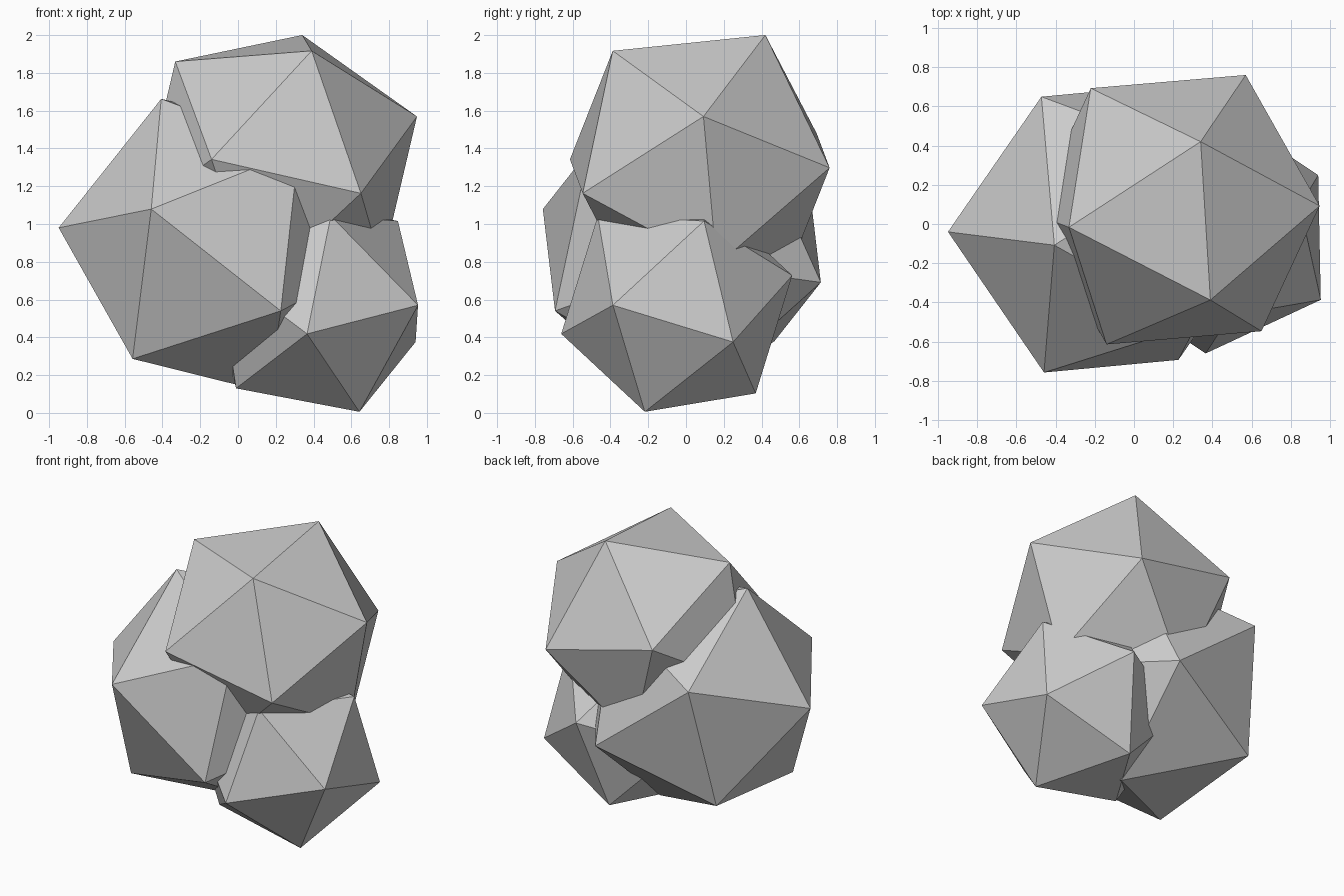
import bpy
from mathutils import Vector, Matrix

if "Cube" in bpy.data.objects:
    bpy.data.objects.remove(bpy.data.objects["Cube"])


def lump(name, center, radius, apex, neighbour):
    """Icosahedron aimed so one corner points at apex and the next at neighbour."""
    c = Vector(center)
    z = (Vector(apex) - c).normalized()
    x = Vector(neighbour) - c
    x = (x - z * x.dot(z)).normalized()
    y = z.cross(x)
    bpy.ops.mesh.primitive_ico_sphere_add(subdivisions=1, radius=radius)
    ob = bpy.context.object
    ob.name = name
    rot = Matrix((x, y, z)).transposed().to_4x4()
    ob.data.transform(Matrix.Translation(c) @ rot)
    return ob


# Three overlapping faceted lumps
lump("upper_lump", (0.215, 0.073, 1.32), 0.774,
     (0.34, 0.42, 2.00), (0.39, -0.38, 1.92))
lump("left_lump", (-0.123, -0.022, 0.885), 0.832,
     (-0.95, -0.04, 0.98), (-0.47, -0.757, 1.08))
lump("right_lump", (0.418, -0.049, 0.573), 0.633,
     (0.95, -0.385, 0.57), (0.63, -0.21, 0.0))
